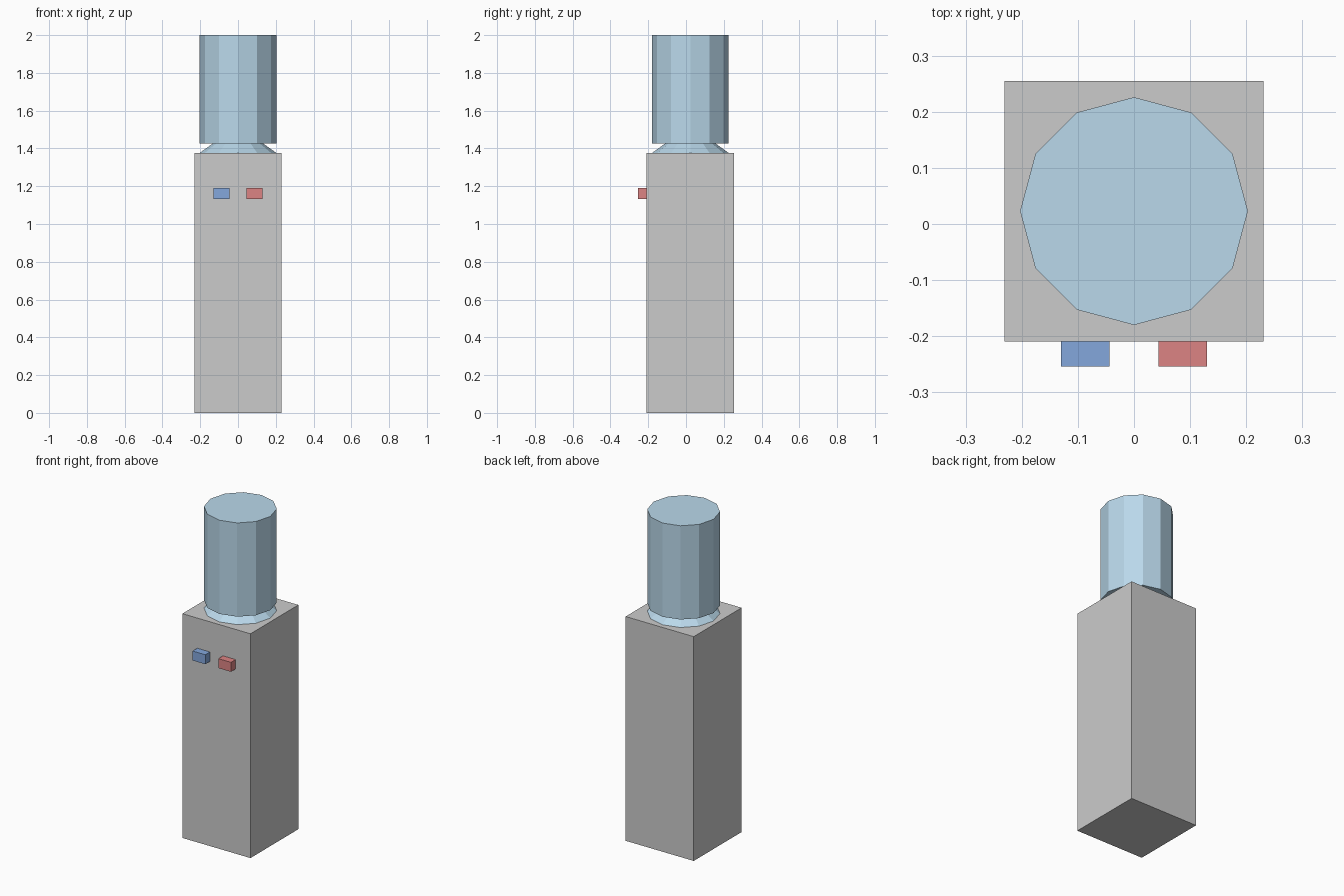
import bpy, bmesh, math
from mathutils import Matrix, Vector

if "Cube" in bpy.data.objects:
    bpy.data.objects.remove(bpy.data.objects["Cube"])


def material(name, rgb):
    mat = bpy.data.materials.new(name)
    mat.diffuse_color = (*rgb, 1)
    mat.use_nodes = True
    mat.node_tree.nodes["Principled BSDF"].inputs["Base Color"].default_value = mat.diffuse_color
    return mat


def finish(bm, name, mat=None):
    bmesh.ops.recalc_face_normals(bm, faces=bm.faces[:])
    mesh = bpy.data.meshes.new(name)
    bm.to_mesh(mesh)
    bm.free()
    obj = bpy.data.objects.new(name, mesh)
    bpy.context.collection.objects.link(obj)
    if mat:
        mesh.materials.append(mat)
    return obj


def box(name, low, high, mat=None):
    low, high = Vector(low), Vector(high)
    bm = bmesh.new()
    bmesh.ops.create_cube(bm, size=1, matrix=Matrix.Translation((low + high) / 2)
                          @ Matrix.Diagonal((*(high - low), 1)))
    return finish(bm, name, mat)


def lathe(name, profile, centre, sides, mat):
    bm = bmesh.new()
    rings = []
    for r, z in profile:
        angles = [2 * math.pi * i / sides for i in range(sides)]
        rings.append([bm.verts.new((centre[0] + r * math.cos(a),
                                    centre[1] + r * math.sin(a), z)) for a in angles])
    for a, b in zip(rings, rings[1:]):
        for i in range(sides):
            j = (i + 1) % sides
            bm.faces.new((a[i], a[j], b[j], b[i]))
    bm.faces.new(rings[0][::-1])
    bm.faces.new(rings[-1])
    return finish(bm, name, mat)


# Cabinet
FRONT, TOP = -0.209, 1.376
box("cabinet", (-0.231, FRONT, 0), (0.231, 0.255, TOP))

# Water bottle: flared collar, pinched neck, twelve-sided barrel
lathe("water_bottle", [(0.203, TOP), (0.135, 1.425), (0.203, 1.425), (0.203, 2.0)],
      (0, 0.023), 12, material("bottle_blue", (0.49, 0.69, 0.83)))

# Cold and hot taps
for name, x, rgb in (("cold_tap", -0.087, (0.23, 0.39, 0.72)),
                     ("hot_tap", 0.087, (0.72, 0.23, 0.23))):
    box(name, (x - 0.043, -0.254, 1.133), (x + 0.043, FRONT, 1.191),
        material(name + "_colour", rgb))
